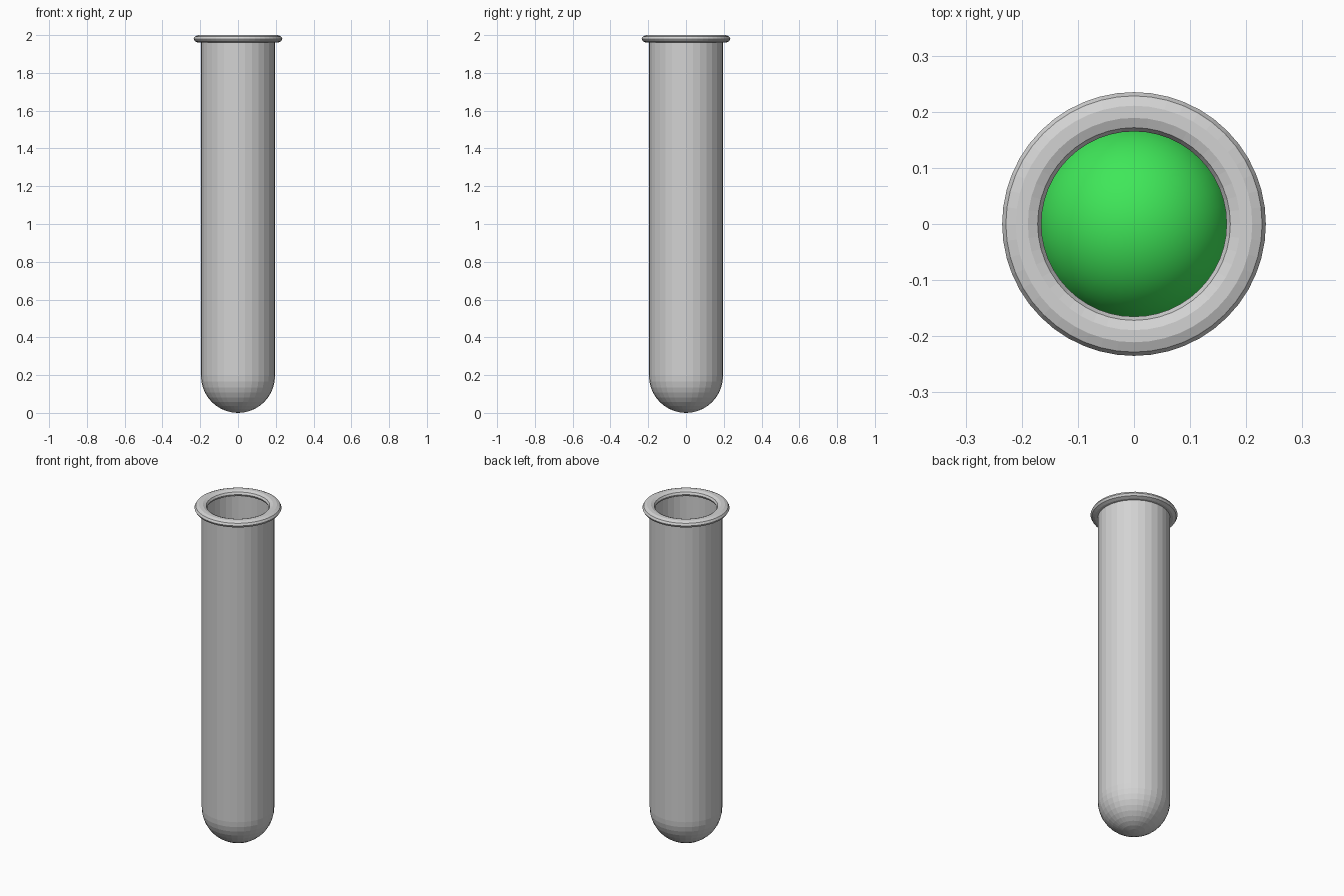
import bpy, bmesh, math

if "Cube" in bpy.data.objects:
    bpy.data.objects.remove(bpy.data.objects["Cube"])


def material(name, rgb):
    m = bpy.data.materials.new(name)
    m.diffuse_color = (*rgb, 1.0)
    m.use_nodes = True
    m.node_tree.nodes["Principled BSDF"].inputs["Base Color"].default_value = m.diffuse_color
    return m


def lathe(name, profile, segments, mat, closed=False, smooth=False):
    """Spin an (r, z) profile round the z axis."""
    bm = bmesh.new()
    vs = [bm.verts.new((r, 0, z)) for r, z in profile]
    pairs = list(zip(vs, vs[1:])) + ([(vs[-1], vs[0])] if closed else [])
    edges = [bm.edges.new(p) for p in pairs]
    bmesh.ops.spin(bm, geom=vs + edges, cent=(0, 0, 0), axis=(0, 0, 1),
                   angle=2 * math.pi, steps=segments)
    bmesh.ops.remove_doubles(bm, verts=bm.verts, dist=0.0001)
    bmesh.ops.recalc_face_normals(bm, faces=bm.faces)
    for f in bm.faces:
        f.smooth = smooth
    me = bpy.data.meshes.new(name)
    bm.to_mesh(me)
    bm.free()
    me.materials.append(mat)
    ob = bpy.data.objects.new(name, me)
    bpy.context.collection.objects.link(ob)
    return ob


def arc(radius, cz, a0, a1, steps):
    """Quarter-circle style profile points, angles in degrees."""
    pts = []
    for i in range(steps + 1):
        a = math.radians(a0 + (a1 - a0) * i / steps)
        pts.append((max(radius * math.cos(a), 0), cz + radius * math.sin(a)))
    return pts


grey = material("grey_glass", (0.65, 0.65, 0.65))
green = material("green_liquid", (0.05, 0.8, 0.1))

R_OUT, R_IN, TOP = 0.196, 0.18, 1.98

# Tube: round-bottomed outer wall, then back down the inner wall
tube = (arc(R_OUT, R_OUT, -90, 0, 10) + [(R_OUT, TOP), (R_IN, TOP)]
        + arc(R_IN, R_OUT, 0, -90, 10))
lathe("tube", tube, 32, grey)

# Flattened ring round the mouth
lip = [(0.2 + 0.035 * math.cos(math.radians(36 * i)),
        TOP + 0.021 * math.sin(math.radians(36 * i))) for i in range(10)]
lathe("lip", lip, 48, grey, closed=True)

# Liquid inside, with a domed, smooth surface
R_LIQ, LEVEL = 0.176, 1.0
liquid = arc(R_LIQ, R_OUT, -90, 0, 10) + arc(R_LIQ, LEVEL, 0, 90, 12)
lathe("liquid", liquid, 32, green, smooth=True)
